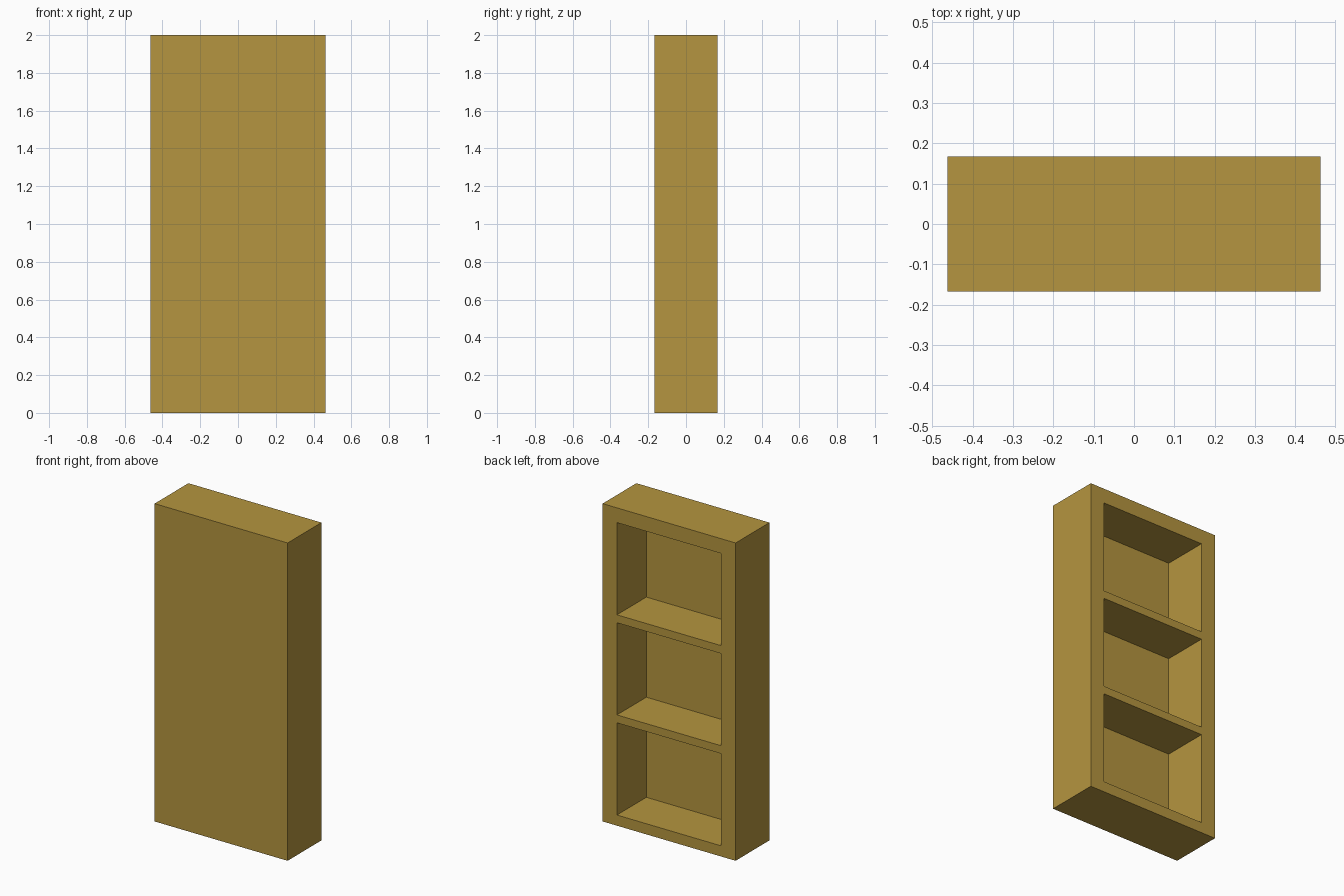
import bpy

if "Cube" in bpy.data.objects:
    bpy.data.objects.remove(bpy.data.objects["Cube"])

W, D, H = 0.926, 0.336, 2.0        # overall size
SIDE, BACKING = 0.1, 0.044         # upright and panel thickness
OPEN_H, PITCH, FIRST_Z = 0.58, 0.63, 0.067


def box(name, lo, hi):
    """Axis-aligned box between two corners."""
    bpy.ops.mesh.primitive_cube_add(size=1, location=[(a + b) / 2 for a, b in zip(lo, hi)])
    ob = bpy.context.object
    ob.name = name
    ob.scale = [b - a for a, b in zip(lo, hi)]
    bpy.ops.object.transform_apply(location=False, rotation=False, scale=True)
    return ob


# Solid case of the bookcase
case = box("bookcase", (-W / 2, -D / 2, 0), (W / 2, D / 2, H))
wood = bpy.data.materials.new("wood")
wood.diffuse_color = (0.46, 0.30, 0.05, 1)
wood.use_nodes = True
wood.node_tree.nodes["Principled BSDF"].inputs["Base Color"].default_value = wood.diffuse_color
case.data.materials.append(wood)

# Three compartments hollowed out from the +y side
for i in range(3):
    z = FIRST_Z + i * PITCH
    cutter = box(f"compartment_cutter_{i + 1}",
                 (-W / 2 + SIDE, -D / 2 + BACKING, z),
                 (W / 2 - SIDE, D / 2 + 0.1, z + OPEN_H))
    cutter.data.materials.append(wood)
    cutter.hide_render = True
    mod = case.modifiers.new("compartment", 'BOOLEAN')
    mod.operation = 'DIFFERENCE'
    mod.solver = 'EXACT'
    mod.object = cutter
    bpy.context.view_layer.objects.active = case
    bpy.ops.object.modifier_apply(modifier=mod.name)
    bpy.data.objects.remove(cutter)
